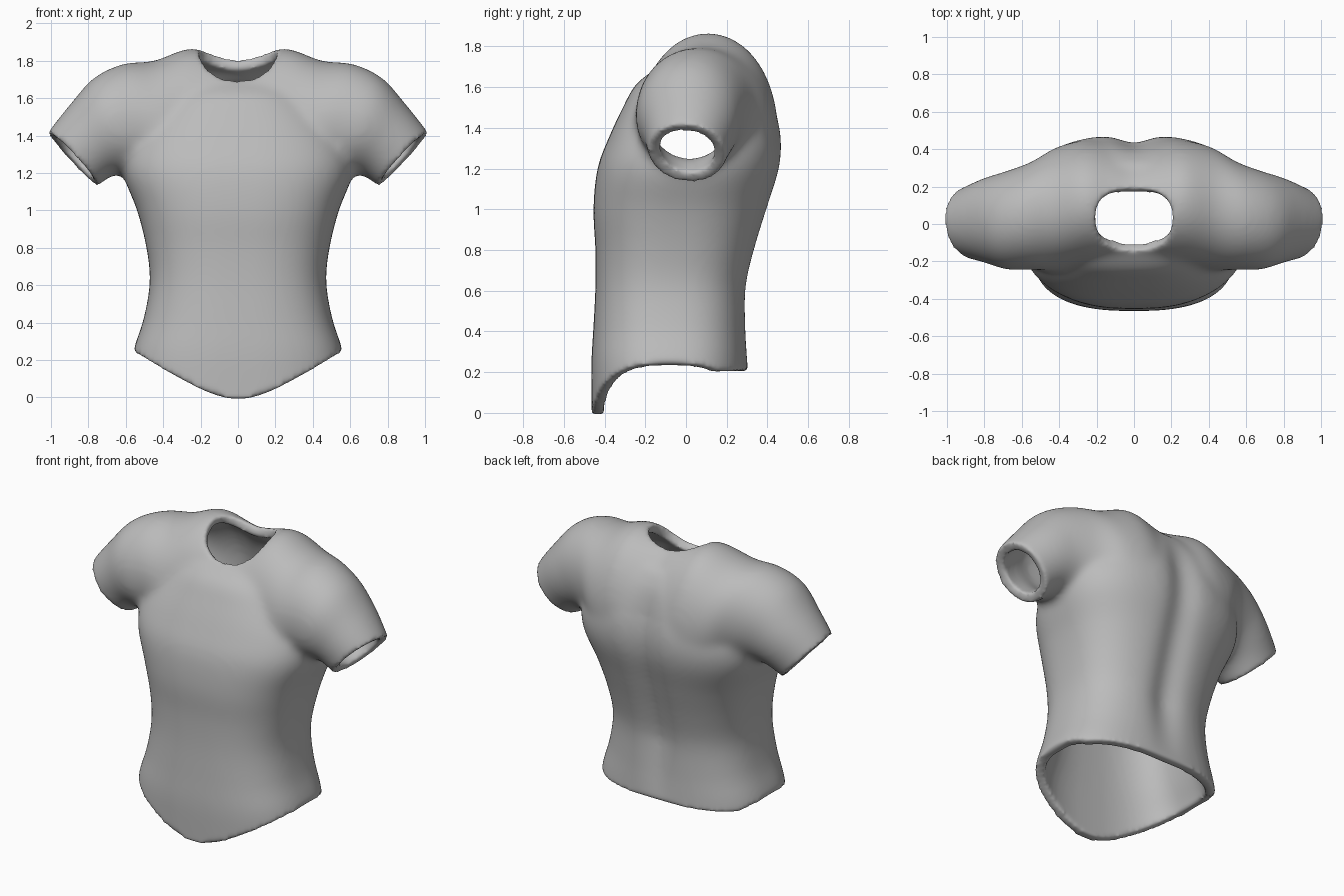
import bpy, bmesh, math
from mathutils import Vector

cube = bpy.data.objects.get("Cube")
if cube:
    bpy.data.objects.remove(cube, do_unlink=True)

SEG = 48


def spline(rows, steps=5):
    """Catmull-Rom interpolation between rows of section values."""
    out = []
    for i in range(len(rows) - 1):
        a, b, c, d = (rows[max(0, min(len(rows) - 1, i + k))] for k in (-1, 0, 1, 2))
        for s in range(steps):
            t = s / steps
            out.append([0.5 * (2 * q + (r - p) * t + (2 * p - 5 * q + 4 * r - w) * t * t
                               + (3 * q - p - 3 * r + w) * t ** 3)
                        for p, q, r, w in zip(a, b, c, d)])
    return out + [list(rows[-1])]


def superellipse(power):
    for i in range(SEG):
        a = 2 * math.pi * i / SEG
        c, s = math.cos(a), math.sin(a)
        yield (math.copysign(abs(c) ** (2 / power), c),
               math.copysign(abs(s) ** (2 / power), s))


def loft(bm, rings):
    """Closed tube through a list of rings."""
    loops = [[bm.verts.new(p) for p in ring] for ring in rings]
    for a, b in zip(loops, loops[1:]):
        for i in range(SEG):
            j = (i + 1) % SEG
            bm.faces.new((a[i], a[j], b[j], b[i]))
    bm.faces.new(loops[0][::-1])
    bm.faces.new(loops[-1])


def torso_ring(row):
    z, half, front, back = row
    mid, depth = (front + back) / 2, (back - front) / 2
    return [Vector((half * c, mid + depth * s, z)) for c, s in superellipse(2.6)]


def shoulder_ring(row):
    tx, tz, bx, bz, front, back = row
    top, low = Vector((tx, 0, tz)), Vector((bx, 0, bz))
    mid, depth = (front + back) / 2, (back - front) / 2
    return [low.lerp(top, (s + 1) / 2) + Vector((0, mid + depth * c, 0))
            for c, s in superellipse(2.05)]


def cut(bm, height, above, region):
    """Trim the surface above or below a curved height field."""
    faces = [f for f in bm.faces if region(f.calc_center_median())]
    geom = set(faces)
    for f in faces:
        geom.update(f.verts)
        geom.update(f.edges)
    for v in bm.verts:
        v.co.z -= height(v.co)
    bmesh.ops.bisect_plane(bm, geom=list(geom), dist=1e-5, plane_co=(0, 0, 0),
                           plane_no=(0, 0, 1), clear_outer=above, clear_inner=not above)
    for v in bm.verts:
        v.co.z += height(v.co)


# Torso sections: height, half width, front, back
torso = [(-0.20, 0.58, -0.46, 0.31), (0.10, 0.575, -0.465, 0.31), (0.25, 0.56, -0.465, 0.305),
         (0.42, 0.505, -0.455, 0.30), (0.62, 0.472, -0.445, 0.305), (0.80, 0.49, -0.445, 0.345),
         (1.00, 0.54, -0.455, 0.405), (1.20, 0.615, -0.435, 0.465), (1.35, 0.60, -0.38, 0.475),
         (1.50, 0.50, -0.31, 0.445), (1.62, 0.38, -0.24, 0.40), (1.72, 0.26, -0.10, 0.33)]

# Shoulder and sleeve sections: top x z, bottom x z, front, back
arm = [(0.13, 1.845, 0.12, 0.80, -0.25, 0.45), (0.27, 1.865, 0.25, 0.90, -0.235, 0.45),
       (0.45, 1.80, 0.38, 1.05, -0.25, 0.41), (0.61, 1.785, 0.47, 1.15, -0.245, 0.335),
       (0.77, 1.71, 0.57, 1.19, -0.245, 0.285), (0.90, 1.565, 0.66, 1.19, -0.21, 0.25),
       (1.015, 1.42, 0.75, 1.13, -0.18, 0.20), (1.10, 1.29, 0.88, 1.03, -0.13, 0.15)]
middle = [(0, 1.83, 0, 0.70, -0.26, 0.44)]
mirrored = [(-a, b, -c, d, e, f) for a, b, c, d, e, f in reversed(arm)]

bm = bmesh.new()
loft(bm, [torso_ring(r) for r in spline(torso)])
loft(bm, [shoulder_ring(r) for r in spline(mirrored + middle + arm)])
bmesh.ops.recalc_face_normals(bm, faces=bm.faces)
mesh = bpy.data.meshes.new("shirt")
bm.to_mesh(mesh)
bm.free()
shirt = bpy.data.objects.new("shirt", mesh)
bpy.context.collection.objects.link(shirt)


def add_remesh_and_smooth(size, repeats):
    remesh = shirt.modifiers.new("fuse", 'REMESH')
    remesh.mode = 'VOXEL'
    remesh.voxel_size = size
    remesh.use_smooth_shade = True
    smooth = shirt.modifiers.new("soften", 'SMOOTH')
    smooth.factor = 0.5
    smooth.iterations = repeats


# Fuse torso and sleeves into one soft body
add_remesh_and_smooth(0.02, 14)
graph = bpy.context.evaluated_depsgraph_get()
body = bpy.data.meshes.new_from_object(shirt.evaluated_get(graph))
shirt.modifiers.clear()
shirt.data = body

bm = bmesh.new()
bm.from_mesh(body)


def clamp(t):
    return min(1, max(0, t))


# Spine groove down the back
bm.normal_update()
for v in bm.verts:
    if v.co.y > 0.1 and v.normal.y > 0:
        fade = clamp((v.co.z - 0.2) / 0.4) * clamp((1.8 - v.co.z) / 0.35) * v.normal.y
        v.co.y -= 0.04 * fade * math.exp(-(v.co.x / 0.1) ** 2)


# Openings: curved hem, sleeves and neck
def hem(p):
    front = math.hypot(0.64 * p.x, 0.13) - 0.13
    back = 0.215 * clamp((p.y + 0.25) / 0.25)
    return max(front, back) - 0.008


def sleeve(p):
    return 1.415 + 1.08 * (abs(p.x) - 1.012) - 0.15 * p.y


def neck(p):
    across, along = abs(p.x) / 0.197, abs(p.y - 0.02) / 0.166
    return 1.75 + 3 * ((across ** 2.5 + along ** 2.5) ** 0.4 - 1)


cut(bm, hem, False, lambda p: p.z < 0.5)
cut(bm, sleeve, False, lambda p: abs(p.x) > 0.67)
cut(bm, neck, True, lambda p: p.z > 1.4)
bm.to_mesh(body)
bm.free()

# Cloth thickness with soft rounded rims
shell = shirt.modifiers.new("thickness", 'SOLIDIFY')
shell.thickness = 0.06
shell.offset = -1
add_remesh_and_smooth(0.014, 7)
for poly in body.polygons:
    poly.use_smooth = True

# Plain grey cloth
cloth = bpy.data.materials.new("grey_cloth")
cloth.use_nodes = True
grey = (0.5, 0.5, 0.5, 1)
cloth.diffuse_color = grey
cloth.node_tree.nodes["Principled BSDF"].inputs["Base Color"].default_value = grey
body.materials.clear()
body.materials.append(cloth)
